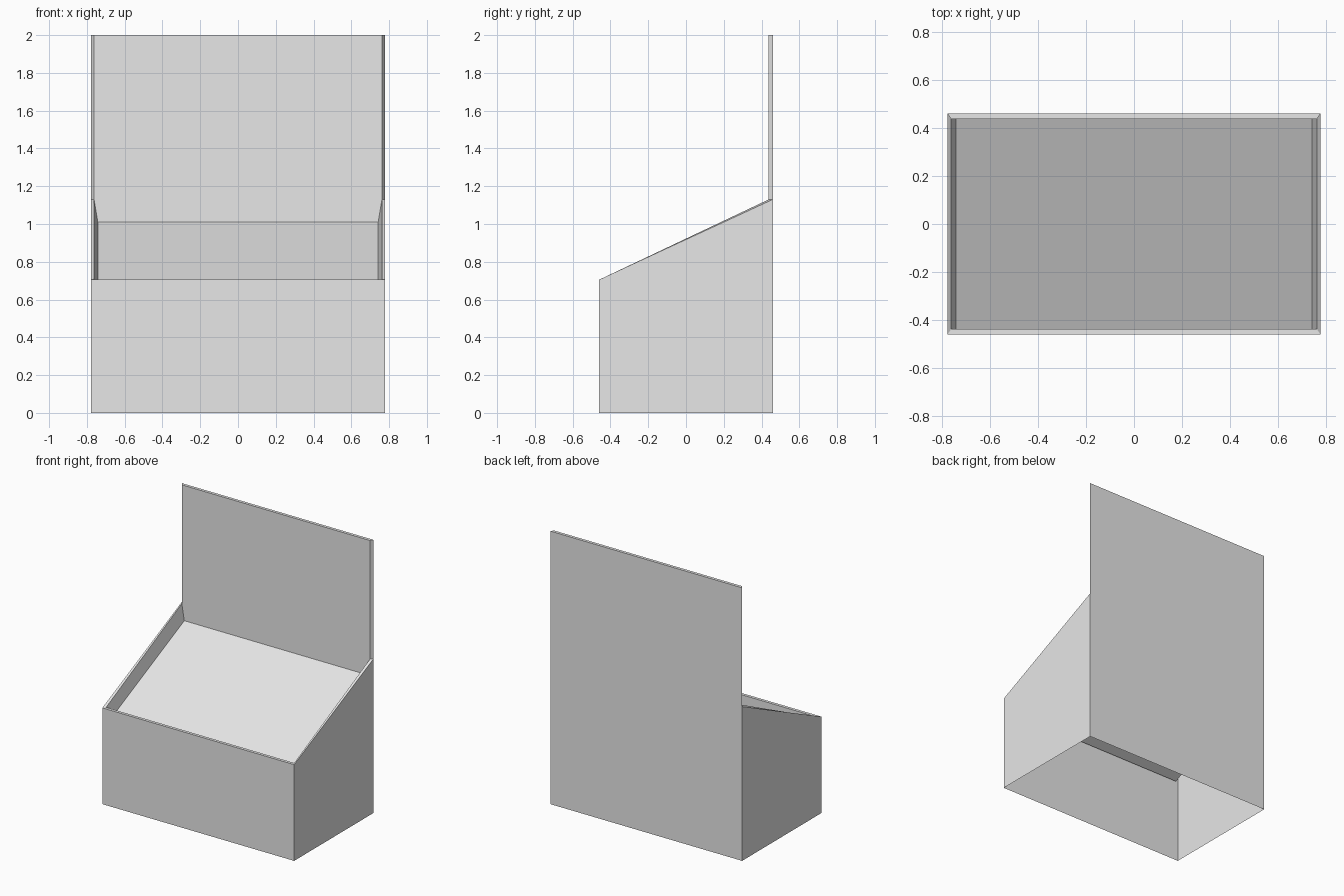
import bpy
import bmesh

if "Cube" in bpy.data.objects:
    bpy.data.objects.remove(bpy.data.objects["Cube"], do_unlink=True)

HALF_X, HALF_Y = 0.777, 0.46      # outer footprint
RIM_X, RIM_Y = 0.762, 0.438       # inner edge of the rim
SHELF_X = 0.742                   # half width of the sloped shelf
RIM_FRONT, RIM_BACK, TOP = 0.705, 1.13, 2.0
SHELF_FRONT, SHELF_BACK = 0.605, 1.01

grey = bpy.data.materials.new("plain grey")
grey.use_nodes = True
colour = (0.8, 0.8, 0.8, 1)
grey.diffuse_color = colour
grey.node_tree.nodes["Principled BSDF"].inputs["Base Color"].default_value = colour


def ring(bm, front_x, back_x, y, z_front, z_back):
    """Four corners, counterclockwise from the front right."""
    corners = [(-front_x, -y, z_front), (front_x, -y, z_front),
               (back_x, y, z_back), (-back_x, y, z_back)]
    return [bm.verts.new(c) for c in corners]


def bridge(bm, low, high, skip=()):
    """Join two rings with a wall on each side that is not skipped."""
    for i in range(len(low)):
        if i not in skip:
            j = (i + 1) % len(low)
            bm.faces.new((low[i], low[j], high[j], high[i]))


def finish(bm, name):
    mesh = bpy.data.meshes.new(name)
    bm.to_mesh(mesh)
    bm.free()
    mesh.materials.append(grey)
    obj = bpy.data.objects.new(name, mesh)
    bpy.context.collection.objects.link(obj)
    return obj


# Open-bottomed box: outer walls, rim, tapered lining and sloped shelf
bm = bmesh.new()
base = ring(bm, HALF_X, HALF_X, HALF_Y, 0, 0)
outer_rim = ring(bm, HALF_X, HALF_X, HALF_Y, RIM_FRONT, RIM_BACK)
inner_rim = ring(bm, RIM_X, RIM_X, RIM_Y, RIM_FRONT, RIM_BACK)
shelf = ring(bm, SHELF_X, SHELF_X, RIM_Y, SHELF_FRONT, SHELF_BACK)
bridge(bm, base, outer_rim)
bridge(bm, outer_rim, inner_rim, skip=(2,))   # the back panel covers the rear rim
bridge(bm, inner_rim, shelf)
bm.faces.new(shelf)
finish(bm, "display_box")

# Tall back panel with slanted side edges, standing on the rear rim
bm = bmesh.new()
levels = []
for z in (RIM_BACK, TOP):
    section = [(-RIM_X, RIM_Y), (RIM_X, RIM_Y), (HALF_X, HALF_Y), (-HALF_X, HALF_Y)]
    levels.append([bm.verts.new((x, y, z)) for x, y in section])
bridge(bm, *levels)
bm.faces.new(levels[1])
finish(bm, "back_panel")
